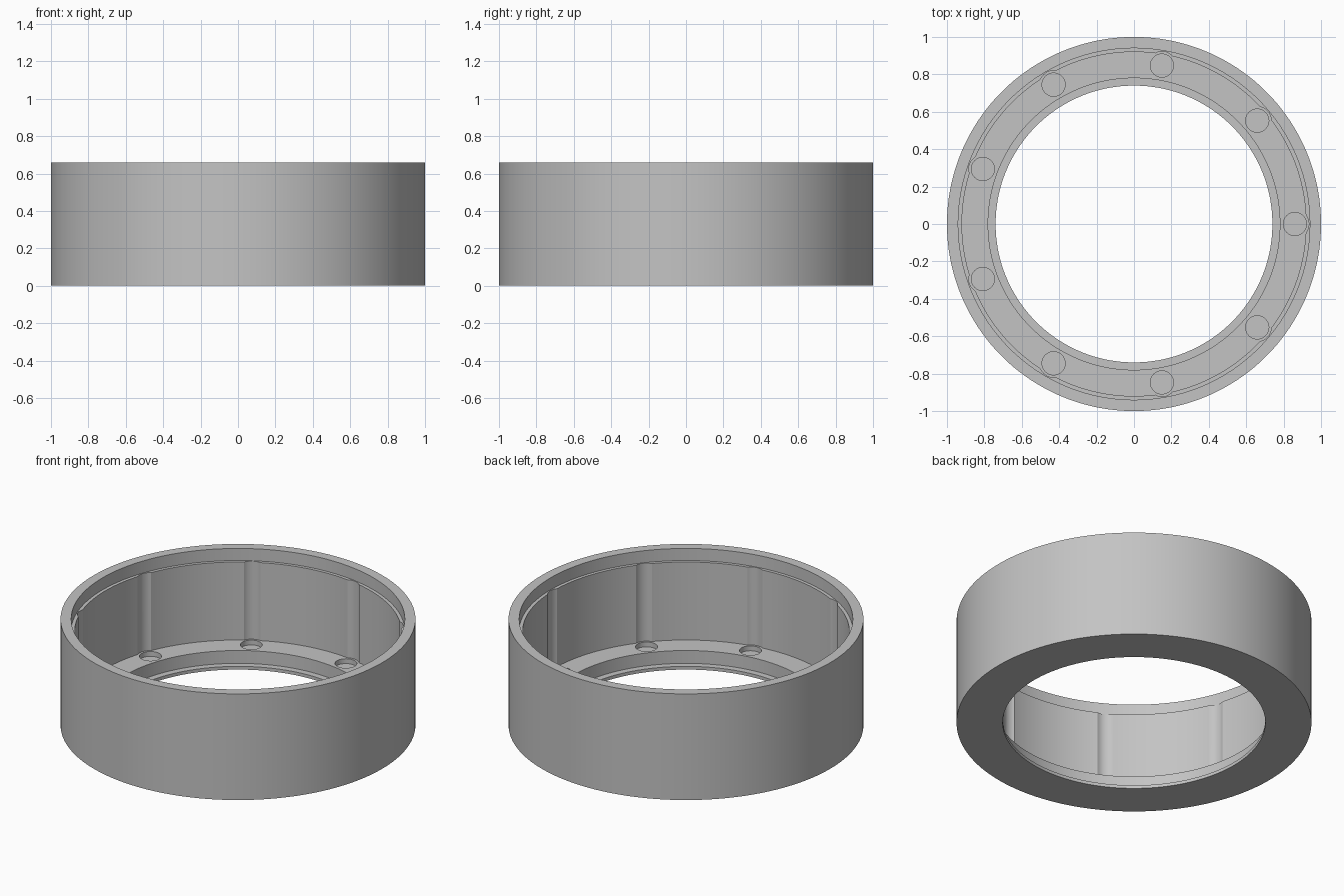
import bpy, bmesh, math

if "Cube" in bpy.data.objects:
    bpy.data.objects.remove(bpy.data.objects["Cube"])

SEGMENTS = 180
HOLES = 9
HOLE_RING = 0.86

grey = bpy.data.materials.new("light grey")
grey.diffuse_color = (0.55, 0.55, 0.55, 1)
grey.use_nodes = True
grey.node_tree.nodes["Principled BSDF"].inputs["Base Color"].default_value = grey.diffuse_color


def lathe(bm, profile, segments, cx=0.0, cy=0.0, capped=False):
    """Spin (radius, z) points about a vertical axis; close as a loop or with end caps."""
    rings = []
    for r, z in profile:
        rings.append([bm.verts.new((cx + r * math.cos(2 * math.pi * i / segments),
                                    cy + r * math.sin(2 * math.pi * i / segments), z))
                      for i in range(segments)])
    pairs = list(zip(rings, rings[1:]))
    if not capped:
        pairs.append((rings[-1], rings[0]))
    for a, b in pairs:
        for i in range(segments):
            j = (i + 1) % segments
            bm.faces.new((a[i], a[j], b[j], b[i]))
    if capped:
        bm.faces.new(rings[0][::-1])
        bm.faces.new(rings[-1])


def make_object(name, bm):
    bmesh.ops.recalc_face_normals(bm, faces=bm.faces[:])
    mesh = bpy.data.meshes.new(name)
    bm.to_mesh(mesh)
    bm.free()
    mesh.materials.append(grey)
    ob = bpy.data.objects.new(name, mesh)
    bpy.context.collection.objects.link(ob)
    return ob


# Ring housing: outer wall, rim step, inner shelf and thin bottom lip
bm = bmesh.new()
lathe(bm, [(1.0, 0.0), (1.0, 0.66), (0.94, 0.66), (0.94, 0.585), (0.92, 0.585),
           (0.92, 0.10), (0.78, 0.10), (0.78, 0.02), (0.74, 0.02), (0.74, 0.0)], SEGMENTS)
housing = make_object("ring_housing", bm)

# Stepped cutters: blind pocket in the shelf, wider groove up the wall
bm = bmesh.new()
for k in range(HOLES):
    a = 2 * math.pi * k / HOLES
    lathe(bm, [(0.062, 0.07), (0.062, 0.10), (0.075, 0.10), (0.075, 0.72)], 40,
          HOLE_RING * math.cos(a), HOLE_RING * math.sin(a), capped=True)
cutter = make_object("pocket_cutters", bm)
cutter.hide_render = True

# Cut the pockets and grooves
mod = housing.modifiers.new("pockets", 'BOOLEAN')
mod.operation = 'DIFFERENCE'
mod.solver = 'EXACT'
mod.object = cutter
bpy.context.view_layer.objects.active = housing
housing.select_set(True)
bpy.ops.object.modifier_apply(modifier=mod.name)
bpy.data.objects.remove(cutter, do_unlink=True)

# Smooth round walls, sharp edges kept
bpy.ops.object.shade_smooth_by_angle(angle=math.radians(25))
